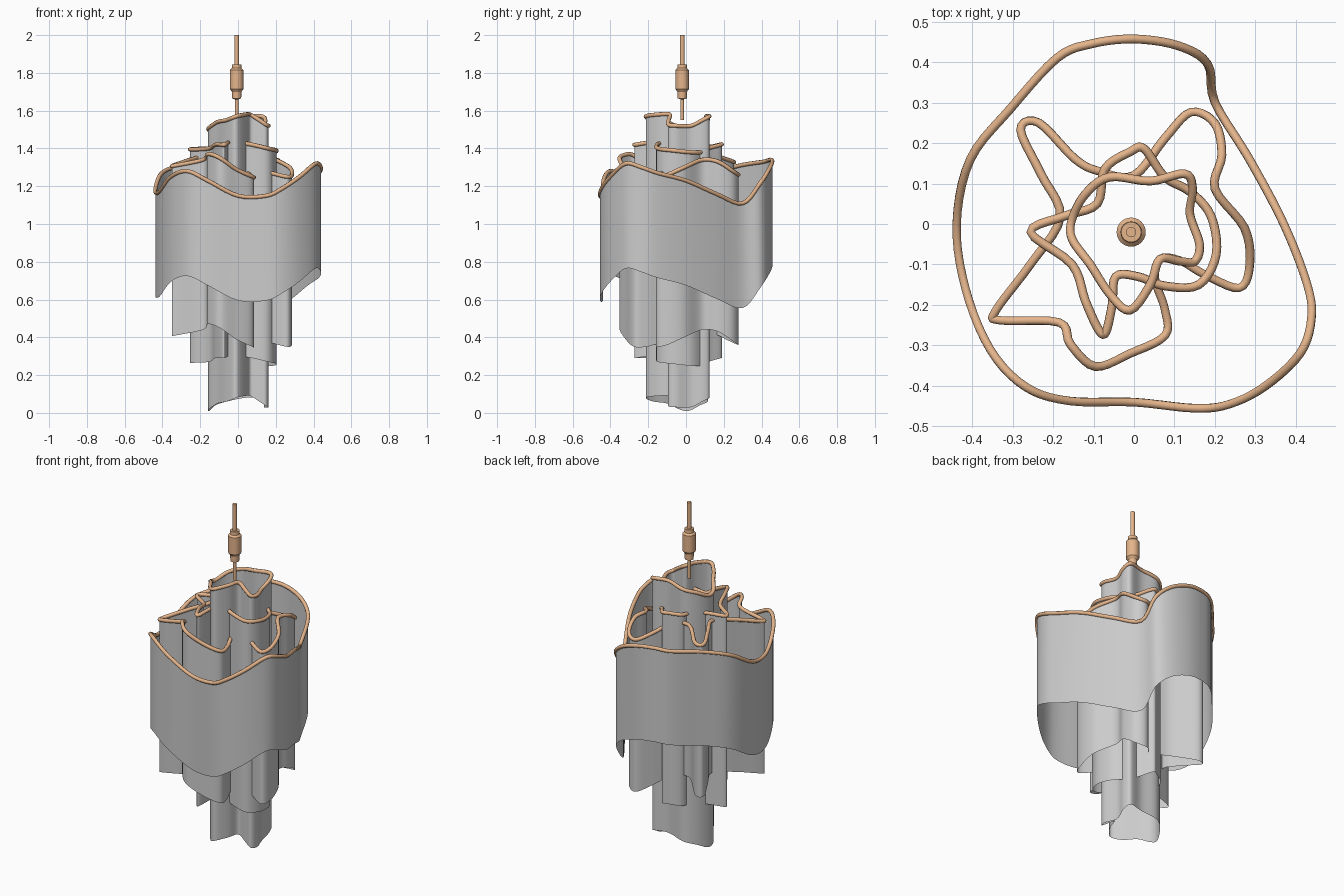
import bpy, bmesh, math
from mathutils import Vector

copper = bpy.data.materials.new("copper")
copper.diffuse_color = (0.78, 0.46, 0.26, 1)


def smooth_loop(pts, n=5):
    """Closed Catmull-Rom curve through the given points."""
    p = [Vector(q) for q in pts]
    out = []
    for i in range(len(p)):
        a, b, c, d = (p[(i + k - 1) % len(p)] for k in range(4))
        for j in range(n):
            t = j / n
            out.append(0.5 * (2 * b + (c - a) * t + (2 * a - 5 * b + 4 * c - d) * t * t
                              + (3 * b - a - 3 * c + d) * t ** 3))
    return out


def add_mesh(name, verts, faces):
    me = bpy.data.meshes.new(name)
    me.from_pydata(verts, [], faces)
    for f in me.polygons:
        f.use_smooth = True
    ob = bpy.data.objects.new(name, me)
    bpy.context.collection.objects.link(ob)
    return ob


def shade_layer(name, pts, height, r=0.011):
    loop = smooth_loop(pts)
    n = len(loop)
    # thin hanging wall
    low = [v - Vector((0, 0, height)) for v in loop]
    add_mesh(name + "_wall", loop + low,
             [(i, i + n, (i + 1) % n + n, (i + 1) % n) for i in range(n)])
    # tube along the rim
    cu = bpy.data.curves.new(name + "_rim", 'CURVE')
    cu.dimensions = '3D'
    cu.bevel_depth = r
    cu.bevel_resolution = 2
    sp = cu.splines.new('POLY')
    sp.points.add(n - 1)
    for q, v in zip(sp.points, loop):
        q.co = (*v, 1)
    sp.use_cyclic_u = True
    cu.materials.append(copper)
    rim = bpy.data.objects.new(name + "_rim", cu)
    bpy.context.collection.objects.link(rim)
    bpy.ops.object.select_all(action='DESELECT')
    rim.select_set(True)
    bpy.context.view_layer.objects.active = rim
    bpy.ops.object.convert(target='MESH')


# rim outlines (x, y, z), outermost to innermost
outer = [(-.19, .41, 1.33), (-.105, .445, 1.34), (0, .457, 1.33), (.11, .44, 1.29),
         (.182, .395, 1.22), (.2, .3, 1.11), (.285, .16, 1.16), (.37, 0, 1.23),
         (.428, -.15, 1.27), (.438, -.235, 1.3), (.41, -.32, 1.32), (.325, -.4, 1.25),
         (.236, -.445, 1.19), (.15, -.455, 1.15), (0, -.44, 1.15), (-.16, -.437, 1.23),
         (-.268, -.402, 1.28), (-.355, -.31, 1.25), (-.416, -.16, 1.17), (-.438, 0, 1.18),
         (-.404, .16, 1.27), (-.305, .285, 1.31)]
second = [(-.28, .232, 1.33), (-.235, .25, 1.33), (-.145, .16, 1.36), (-.085, .13, 1.36),
          (0, .12, 1.34), (.075, .21, 1.29), (.14, .276, 1.26), (.2, .248, 1.28),
          (.217, .17, 1.33), (.2, .087, 1.34), (.273, -.01, 1.3), (.286, -.1, 1.26),
          (.26, -.158, 1.25), (.175, -.125, 1.27), (.113, -.09, 1.28), (.064, -.087, 1.28),
          (.052, -.136, 1.27), (.076, -.21, 1.25), (.077, -.275, 1.25), (-.01, -.32, 1.29),
          (-.096, -.352, 1.35), (-.157, -.297, 1.37), (-.185, -.243, 1.34),
          (-.33, -.238, 1.31), (-.342, -.215, 1.31), (-.256, -.1, 1.34),
          (-.182, .017, 1.36), (-.23, .124, 1.35)]
third = [(-.07, -.268, 1.42), (-.054, -.2, 1.43), (-.045, -.13, 1.43), (.01, -.13, 1.43),
         (.076, -.153, 1.42), (.16, -.15, 1.4), (.203, -.075, 1.39), (.19, .02, 1.38),
         (.138, .08, 1.38), (.076, .116, 1.4), (.025, .186, 1.42), (-.01, .178, 1.42),
         (-.072, .136, 1.41), (-.091, .05, 1.4), (-.17, .02, 1.4), (-.255, -.02, 1.395),
         (-.153, -.1, 1.4), (-.12, -.19, 1.42), (-.088, -.26, 1.42)]
inner = [(-.06, .116, 1.55), (.04, .106, 1.57), (.125, .124, 1.57), (.145, .087, 1.55),
         (.138, .025, 1.52), (.162, -.05, 1.52), (.15, -.092, 1.525), (.113, -.092, 1.55),
         (.064, -.087, 1.58), (.04, -.15, 1.58), (-.01, -.213, 1.57), (-.06, -.173, 1.55),
         (-.108, -.1, 1.54), (-.153, -.037, 1.51), (-.153, .012, 1.5), (-.12, .074, 1.53)]

shade_layer("outer_shade", outer, 0.555)
shade_layer("second_shade", second, 0.9)
shade_layer("third_shade", third, 1.13)
shade_layer("inner_shade", inner, 1.49)

# lathed cord and socket
profile = [(0, 2), (.0125, 2), (.0125, 1.845), (.025, 1.845), (.026, 1.825), (.036, 1.815),
           (.036, 1.715), (.025, 1.7), (.024, 1.665), (.009, 1.66), (.009, 1.55), (0, 1.55)]
seg = 24
verts = [(-.007 + r * math.cos(2 * math.pi * k / seg), -.02 + r * math.sin(2 * math.pi * k / seg), z)
         for r, z in profile for k in range(seg)]
faces = [(i * seg + k, (i + 1) * seg + k, (i + 1) * seg + (k + 1) % seg, i * seg + (k + 1) % seg)
         for i in range(len(profile) - 1) for k in range(seg)]
cord = add_mesh("cord_and_socket", verts, faces)
cord.data.materials.append(copper)
bm = bmesh.new()
bm.from_mesh(cord.data)
bmesh.ops.remove_doubles(bm, verts=bm.verts, dist=1e-5)
bm.to_mesh(cord.data)
bm.free()
bpy.ops.object.select_all(action='DESELECT')
cord.select_set(True)
bpy.context.view_layer.objects.active = cord
bpy.ops.object.shade_smooth_by_angle(angle=math.radians(30))
